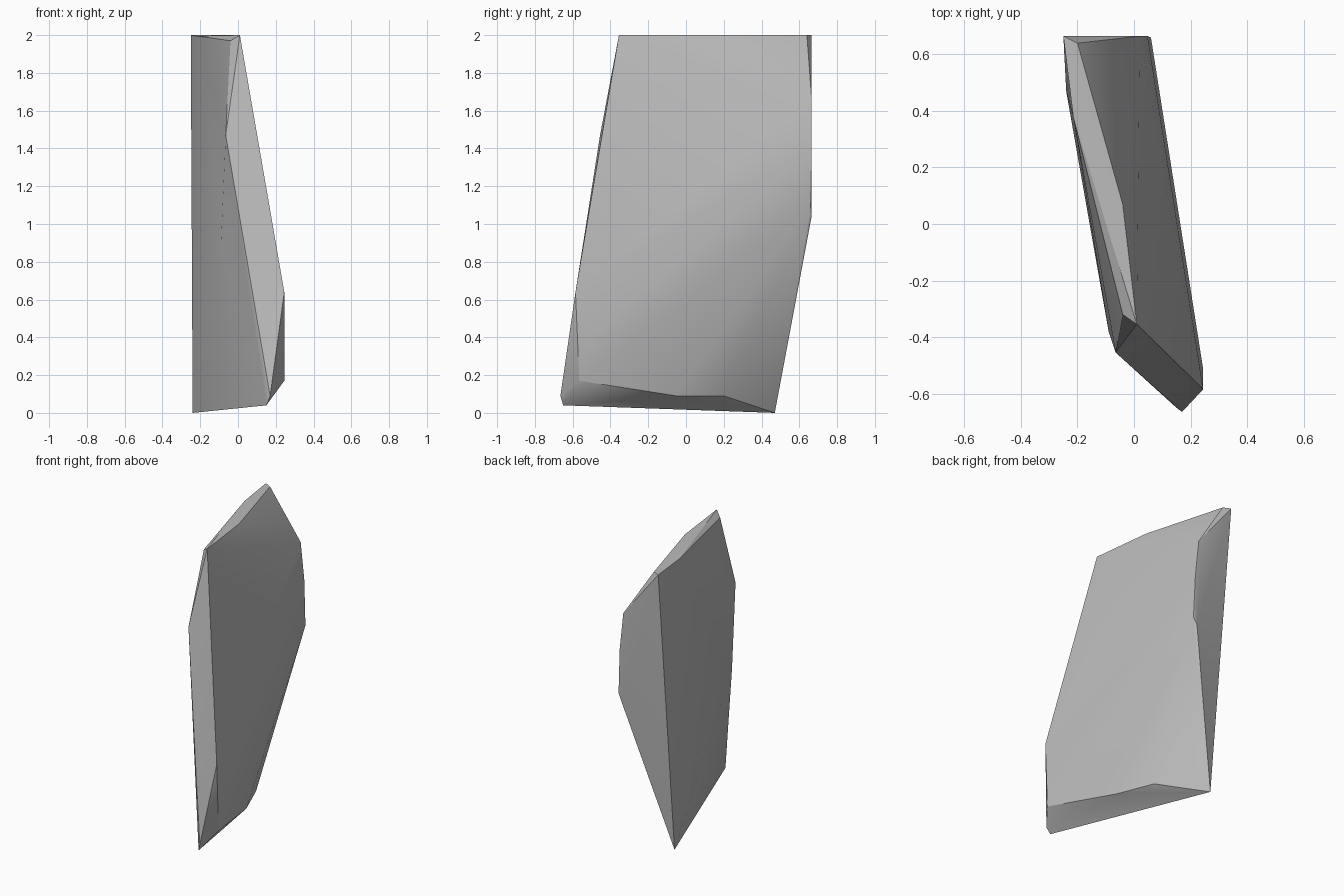
import bpy
import bmesh
import math

default_cube = bpy.data.objects.get("Cube")
if default_cube:
    bpy.data.objects.remove(default_cube, do_unlink=True)


def flat_material(name, colour):
    material = bpy.data.materials.new(name)
    material.use_nodes = True
    material.diffuse_color = colour
    shader = next(n for n in material.node_tree.nodes if n.type == "BSDF_PRINCIPLED")
    shader.inputs["Base Color"].default_value = colour
    shader.inputs["Roughness"].default_value = 0.9
    return material


# Corner points of the shard, grouped by the edge they lie on
top_ridge = [(-.25, .665, 2), (-.2, .64, 2), (-.04, .07, 2), (.01, -.355, 2),
             (-.04, -.32, 1.97), (-.215, .38, 1.995)]
back_edge = [(.02, .665, 1.66), (.048, .665, 1.4), (.06, .66, 1.09), (.035, .665, 1.04)]
front_edge = [(-.065, -.455, 1.47), (-.09, -.38, .9), (.245, -.585, .64), (.245, -.515, .4)]
base_rim = [(.245, -.565, .17), (.17, -.665, .09), (.15, -.65, .04),
            (.1, -.05, .09), (0, .2, .09), (-.24, .47, 0)]


def build_shard(name, point_groups, material):
    """Wrap the corner points in a closed convex stone."""
    bm = bmesh.new()
    for group in point_groups:
        for point in group:
            bm.verts.new(point)
    bmesh.ops.convex_hull(bm, input=bm.verts[:])
    # Drop any corner that ended up inside the stone
    loose = [v for v in bm.verts if not v.link_faces]
    bmesh.ops.delete(bm, geom=loose, context="VERTS")
    bmesh.ops.recalc_face_normals(bm, faces=bm.faces[:])
    mesh = bpy.data.meshes.new(name)
    bm.to_mesh(mesh)
    bm.free()
    mesh.materials.append(material)
    shard = bpy.data.objects.new(name, mesh)
    bpy.context.collection.objects.link(shard)
    return shard


# Stone shard with soft facets and sharp main edges
stone = flat_material("stone grey", (0.5, 0.5, 0.5, 1))
shard = build_shard("rock_shard", [top_ridge, back_edge, front_edge, base_rim], stone)
bpy.ops.object.select_all(action="DESELECT")
shard.select_set(True)
bpy.context.view_layer.objects.active = shard
bpy.ops.object.shade_smooth_by_angle(angle=math.radians(30))
